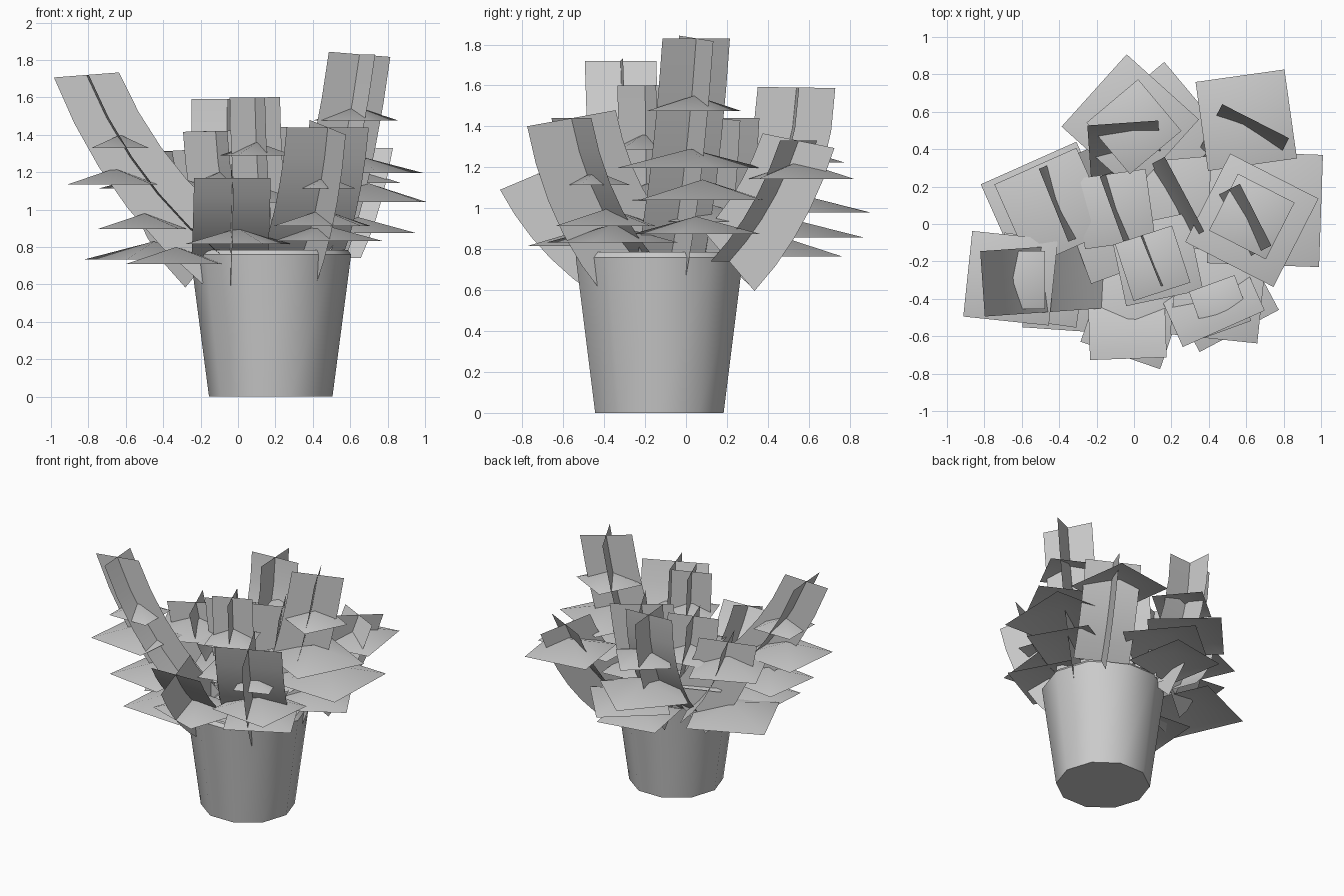
import bpy
from math import cos, sin, pi, radians
from mathutils import Vector

if "Cube" in bpy.data.objects:
    bpy.data.objects.remove(bpy.data.objects["Cube"], do_unlink=True)

# One plain colour for everything
GREY = (0.6, 0.6, 0.6, 1)
grey = bpy.data.materials.new("light_grey")
grey.use_nodes = True
grey.diffuse_color = GREY
grey.node_tree.nodes["Principled BSDF"].inputs["Base Color"].default_value = GREY

POT = Vector((0.175, -0.13, 0.0))
SOIL_Z = 0.74
UP = Vector((0, 0, 1))


def make_object(name, verts, faces, angle=40):
    mesh = bpy.data.meshes.new(name)
    mesh.from_pydata(verts, [], faces)
    mesh.materials.append(grey)
    obj = bpy.data.objects.new(name, mesh)
    bpy.context.collection.objects.link(obj)
    bpy.ops.object.select_all(action='DESELECT')
    obj.select_set(True)
    bpy.context.view_layer.objects.active = obj
    bpy.ops.object.shade_smooth_by_angle(angle=radians(angle))
    return obj


def make_pot(sides=10):
    # Tapered wall, rounded lip, then the soil disc inside
    profile = [(0.33, 0), (0.43, 0.76), (0.41, 0.785), (0.38, 0.785), (0.37, 0.75)]
    verts, faces = [], []
    for radius, z in profile:
        for i in range(sides):
            a = 2 * pi * i / sides
            verts.append(POT + Vector((radius * cos(a), radius * sin(a), z)))
    for ring in range(len(profile) - 1):
        for i in range(sides):
            j = (i + 1) % sides
            low, high = ring * sides, (ring + 1) * sides
            faces.append((low + i, low + j, high + j, high + i))
    faces.append(tuple(reversed(range(sides))))
    faces.append(tuple(range(len(verts) - sides, len(verts))))
    make_object("pot", verts, faces)


def make_blades(name, tip, width, turn, reach, bow, level, steps=5):
    # Two crossed ribbons on a stem that leans out along its heading, then turns up;
    # level makes the top edges more horizontal
    tip = Vector(tip)
    heading = Vector((cos(radians(turn)), sin(radians(turn)), 0))
    base = tip - heading * reach
    base.z = SOIL_Z
    bend = base + heading * reach * bow
    bend.z = base.z + 0.4 * (tip.z - base.z)
    rows = []
    for i in range(steps + 1):
        t = i / steps
        point = base * (1 - t) ** 2 + bend * 2 * t * (1 - t) + tip * t * t
        along = ((bend - base) * (1 - t) + (tip - bend) * t).normalized()
        along = along.lerp(UP, level * t).normalized()
        across = (heading - along * heading.dot(along)).normalized()
        rows.append((point, across, along.cross(across)))
    for ribbon in (1, 2):
        verts, faces = [], []
        for row in rows:
            half = row[ribbon] * width / 2
            verts += [row[0] - half, row[0] + half]
        for i in range(steps):
            k = 2 * i
            faces.append((k, k + 1, k + 3, k + 2))
        make_object(f"{name}_blade_{ribbon}", verts, faces)


def make_leaf(name, x, y, z, size, turn):
    # Square leaf with a raised middle and drooping corners
    verts = [Vector((x, y, z))]
    for i in range(4):
        a = radians(turn + 45 + 90 * i)
        reach = size * 0.7071
        verts.append(Vector((x + reach * cos(a), y + reach * sin(a), z - 0.04 - 0.1 * size)))
    faces = [(0, i + 1, (i + 1) % 4 + 1) for i in range(4)]
    make_object(name, verts, faces, 60)


def make_plant(name, leaves, *blades):
    make_blades(name, *blades)
    for number, leaf in enumerate(leaves, 1):
        make_leaf(f"{name}_leaf_{number}", *leaf)


make_pot()

# Each plant: leaves from the top down, then stem tip, width, heading, reach, bow, level
make_plant("right_plant", [
    (-0.63, -0.3, 1.4, 0.31, 0),
    (-0.66, -0.29, 1.22, 0.46, -6),
    (-0.5, -0.3, 0.98, 0.45, -8),
    (-0.33, -0.32, 0.8, 0.5, -4)],
    (-0.81, -0.32, 1.72), 0.35, 184, 0.73, 0.67, 0.8)
make_plant("left_plant", [
    (0.63, 0.04, 1.55, 0.34, -27),
    (0.63, 0.02, 1.29, 0.53, -27),
    (0.7, 0.08, 1.14, 0.6, -2),
    (0.64, 0.05, 0.96, 0.46, 30)],
    (0.65, 0.05, 1.83), 0.37, 27, 0.28, 0.65, 0.5)
make_plant("back_plant", [
    (0, 0.52, 1.3, 0.36, 40),
    (-0.02, 0.54, 1.07, 0.52, 48),
    (0.13, 0.5, 0.95, 0.52, 40),
    (0.05, 0.5, 0.85, 0.45, 10)],
    (-0.06, 0.54, 1.59), 0.38, 94, 0.35, 0.95, 0.6)
make_plant("back_left_plant", [
    (0.6, 0.555, 1.23, 0.48, 8)],
    (0.65, 0.55, 1.33), 0.4, 63, 0.38, 0.65, 0.5)
make_plant("back_right_plant", [
    (-0.43, 0.09, 1.2, 0.48, 24),
    (-0.45, 0.07, 0.83, 0.56, 24)],
    (-0.43, 0.1, 1.31), 0.42, 202, 0.3, 0.85, 0.6)
make_plant("middle_right_plant", [
    (-0.1, 0.08, 1.2, 0.38, 8),
    (-0.08, 0.0, 1.02, 0.5, 20)],
    (-0.12, 0.08, 1.42), 0.37, 200, 0.15, 0.85, 0.6)
make_plant("middle_front_plant", [
    (0.1, -0.21, 1.36, 0.32, 18),
    (0.12, -0.19, 1.12, 0.42, 12)],
    (0.09, -0.2, 1.6), 0.29, 202, 0.06, 0.8, 0.6)
make_plant("middle_back_plant", [
    (0.26, 0.12, 1.02, 0.46, 5)],
    (0.27, 0.16, 1.44), 0.45, 28, 0.15, 0.7, 0.5)
make_plant("front_left_plant", [
    (0.46, -0.44, 1.18, 0.26, 20),
    (0.45, -0.38, 1.0, 0.47, -6),
    (0.45, -0.36, 0.92, 0.48, 28)],
    (0.48, -0.56, 1.44), 0.48, -66, 0.35, 0.75, 0.2)
make_plant("front_plant", [
    (0, -0.49, 0.9, 0.45, -19)],
    (-0.03, -0.72, 1.17), 0.41, -88, 0.4, 0.65, 0.2)
